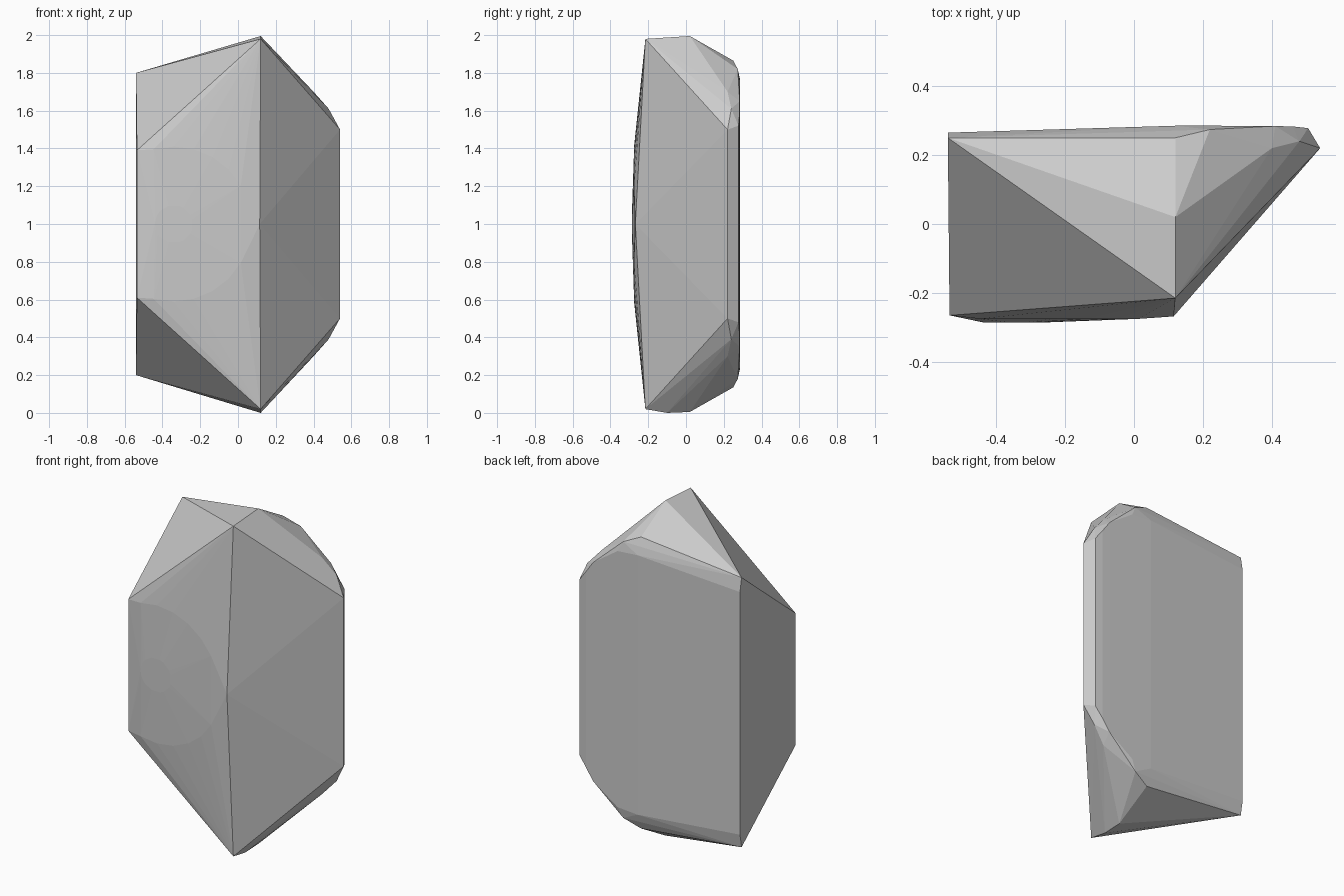
import bpy
import bmesh
from math import cos, sin, tau

cube = bpy.data.objects.get("Cube")
if cube:
    bpy.data.objects.remove(cube, do_unlink=True)

# Material
stone = bpy.data.materials.new("pale grey stone")
stone.use_nodes = True
grey = (0.6, 0.6, 0.6, 1)
stone.diffuse_color = grey
stone.node_tree.nodes["Principled BSDF"].inputs["Base Color"].default_value = grey

# Corners of the upper half, with height measured from the middle
corners = [
    (-0.54, 0.25, 0.80), (-0.54, 0.265, 0.72),      # left back edge
    (-0.535, -0.265, 0.39),                         # left front edge
    (0.12, -0.215, 0.98), (0.12, 0.02, 0.995),      # tip
    (0.12, 0.25, 0.865), (0.22, 0.274, 0.82),       # back shoulder
    (0.40, 0.22, 0.70), (0.48, 0.24, 0.61),         # side shoulder
    (0.54, 0.22, 0.50), (0.505, 0.278, 0.52),       # side edge
    (0.12, 0.285, 0.77), (0.25, 0.285, 0.76),       # back rim
    (0.41, 0.284, 0.65), (0.46, 0.283, 0.58),
]
points = [(x, y, 1 + s * h) for x, y, h in corners for s in (1, -1)]
points.append((0.115, -0.268, 1))                   # middle of the front ridge
points.append((0.12, -0.10, 0))                     # bottom tip

# Shallow dome on the front, as two rings
for radius, y in ((0.1, -0.285), (0.41, -0.275)):
    for i in range(24):
        x = -0.34 + radius * cos(tau * i / 24)
        if -0.53 < x < 0.04:
            points.append((x, y, 1 + radius * sin(tau * i / 24)))

# Wrap the corners into a faceted crystal
bm = bmesh.new()
for p in points:
    bm.verts.new(p)
hull = bmesh.ops.convex_hull(bm, input=bm.verts[:])
loose = {v for v in hull["geom_interior"] + hull["geom_unused"]
         if isinstance(v, bmesh.types.BMVert)}
bmesh.ops.delete(bm, geom=list(loose), context="VERTS")
bmesh.ops.dissolve_limit(bm, angle_limit=0.01, verts=bm.verts[:], edges=bm.edges[:])
bmesh.ops.recalc_face_normals(bm, faces=bm.faces[:])
mesh = bpy.data.meshes.new("crystal")
bm.to_mesh(mesh)
bm.free()
mesh.materials.append(stone)
crystal = bpy.data.objects.new("crystal", mesh)
bpy.context.collection.objects.link(crystal)
